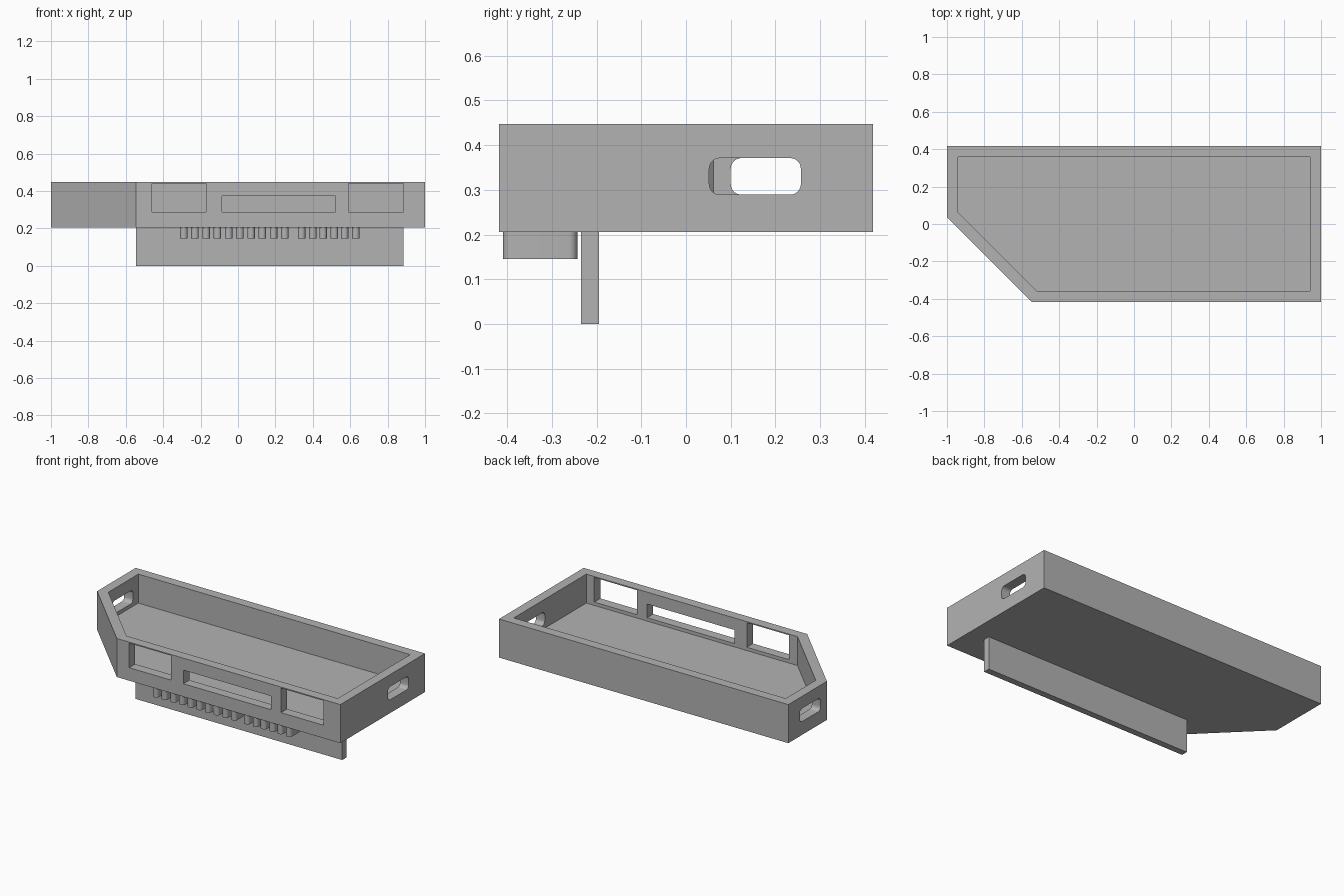
import bpy, math
from mathutils import Vector

cube = bpy.data.objects.get("Cube")
if cube:
    bpy.data.objects.remove(cube, do_unlink=True)

grey = bpy.data.materials.new("plain grey")
grey.use_nodes = True
grey.diffuse_color = (0.45, 0.45, 0.45, 1)
grey.node_tree.nodes["Principled BSDF"].inputs["Base Color"].default_value = grey.diffuse_color

X, Y, TOP, BASE, WALL = 1.0, 0.418, 0.447, 0.206, 0.06


def prism(name, outline, low, high, axis="z"):
    """Extrude a counter-clockwise outline along z, or a (y, z) outline along x."""
    place = (lambda a, b, h: (a, b, h)) if axis == "z" else (lambda a, b, h: (h, a, b))
    n = len(outline)
    verts = [place(a, b, h) for h in (low, high) for a, b in outline]
    faces = [tuple(reversed(range(n))), tuple(range(n, 2 * n))]
    faces += [(i, (i + 1) % n, (i + 1) % n + n, i + n) for i in range(n)]
    mesh = bpy.data.meshes.new(name)
    mesh.from_pydata(verts, [], faces)
    mesh.materials.append(grey)
    obj = bpy.data.objects.new(name, mesh)
    bpy.context.collection.objects.link(obj)
    return obj


def rectangle(a0, a1, b0, b1):
    return [(a0, b0), (a1, b0), (a1, b1), (a0, b1)]


def rounded(a0, a1, b0, b1, r, steps=6):
    """Rectangle outline with rounded corners."""
    centres = [(a1 - r, b1 - r), (a0 + r, b1 - r), (a0 + r, b0 + r), (a1 - r, b0 + r)]
    points = []
    for k, (a, b) in enumerate(centres):
        for s in range(steps + 1):
            t = math.pi / 2 * (k + s / steps)
            points.append((a + r * math.cos(t), b + r * math.sin(t)))
    return points


def tray_outline(inset):
    """Rectangle with one front corner cut at 45 degrees, inset evenly."""
    x, y = X - inset, Y - inset
    cut = -0.963 + inset * math.sqrt(2)
    return [(cut + y, -y), (x, -y), (x, y), (-x, y), (-x, cut + x)]


# Tray body and the shapes removed from it
tray = prism("tray", tray_outline(0), BASE, TOP)
cutters = [prism("hollow_cutter", tray_outline(WALL), BASE + WALL, TOP + 0.1)]
for x0, x1, z1 in ((-0.46, -0.17, 0.44), (-0.085, 0.52, 0.372), (0.59, 0.885, 0.44)):
    cutters.append(prism("window_cutter", rectangle(x0, x1, -Y - 0.1, -Y + 0.1), 0.287, z1))
for side, y0 in ((1, 0.052), (-1, 0.10)):
    slot = rounded(y0, y0 + 0.205, 0.289, 0.371, 0.024)
    cutters.append(prism("handle_cutter", slot, side * X - 0.1, side * X + 0.1, "x"))

for cutter in cutters:
    mod = tray.modifiers.new("cut", "BOOLEAN")
    mod.operation, mod.solver, mod.object = "DIFFERENCE", "EXACT", cutter

# Bake the cuts and remove the cutters
graph = bpy.context.evaluated_depsgraph_get()
baked = bpy.data.meshes.new_from_object(tray.evaluated_get(graph))
tray.modifiers.clear()
tray.data = baked
for cutter in cutters:
    bpy.data.objects.remove(cutter, do_unlink=True)

# Hanging plate under the tray
prism("hanging_plate", rectangle(-0.545, 0.885, -0.235, -0.195), 0, BASE)

# Two groups of rounded ribs under the front edge
starts = [-0.31 + 0.12 * i for i in range(5)] + [0.32 + 0.115 * i for i in range(3)]
ribs = []
for start in starts:
    for offset in (0, 0.06):
        x0 = start + offset
        ribs.append(prism("underside_rib", rounded(x0, x0 + 0.04, -0.41, -0.243, 0.019),
                          0.145, BASE))

# Smooth the rounded parts, keeping sharp edges
bpy.ops.object.select_all(action="DESELECT")
for obj in ribs + [tray]:
    obj.select_set(True)
bpy.context.view_layer.objects.active = tray
bpy.ops.object.shade_smooth_by_angle(angle=math.radians(30))
